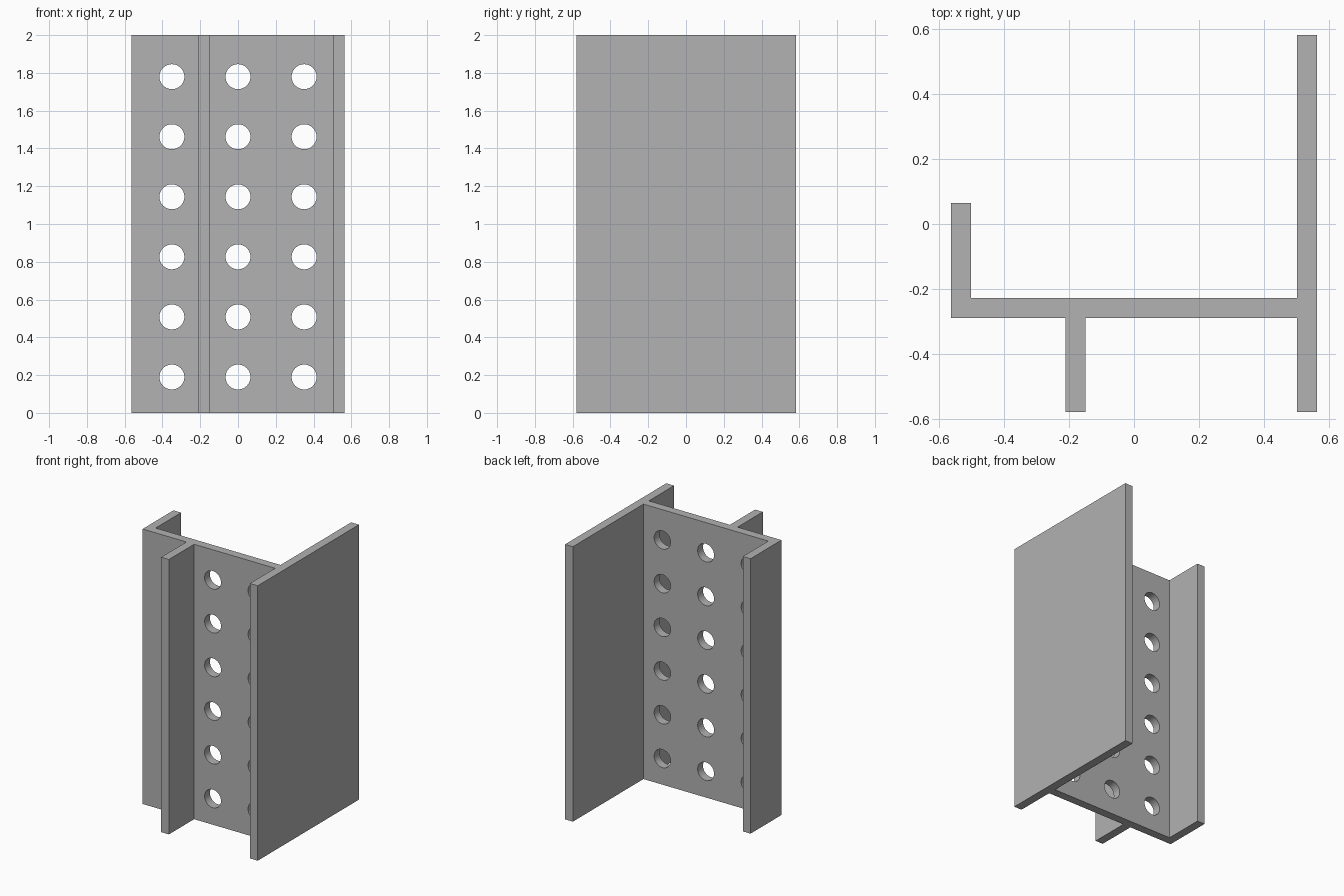
import bpy, bmesh

cube = bpy.data.objects.get("Cube")
if cube:
    bpy.data.objects.remove(cube, do_unlink=True)

HEIGHT = 2.0
WEB_BACK, WEB_FRONT = -0.228, -0.29

grey = bpy.data.materials.new("plain grey")
grey.use_nodes = True
colour = (0.445, 0.445, 0.445, 1)
grey.diffuse_color = colour
grey.node_tree.nodes["Principled BSDF"].inputs["Base Color"].default_value = colour


def add_object(name, bm):
    bmesh.ops.recalc_face_normals(bm, faces=bm.faces)
    mesh = bpy.data.meshes.new(name)
    bm.to_mesh(mesh)
    bm.free()
    mesh.materials.append(grey)
    obj = bpy.data.objects.new(name, mesh)
    bpy.context.collection.objects.link(obj)
    return obj


# Cross-section of the web with its flanges, extruded upward
profile = [
    (-0.565, WEB_FRONT), (-0.212, WEB_FRONT), (-0.212, -0.58), (-0.15, -0.58),
    (-0.15, WEB_FRONT), (0.502, WEB_FRONT), (0.502, -0.58), (0.565, -0.58),
    (0.565, 0.583), (0.502, 0.583), (0.502, WEB_BACK), (-0.503, WEB_BACK),
    (-0.503, 0.065), (-0.565, 0.065),
]
bm = bmesh.new()
base = bm.faces.new([bm.verts.new((x, y, 0)) for x, y in profile])
top = bmesh.ops.extrude_face_region(bm, geom=[base], use_keep_orig=True)
bmesh.ops.translate(bm, vec=(0, 0, HEIGHT),
                    verts=[v for v in top["geom"] if isinstance(v, bmesh.types.BMVert)])
beam = add_object("flanged_beam", bm)

# Grid of round cutters through the web
bm = bmesh.new()
for x in (-0.35, 0, 0.35):
    for row in range(6):
        z = 0.19 + row * 0.318
        rings = []
        for y in (WEB_FRONT - 0.03, WEB_BACK + 0.03):
            ring = bmesh.ops.create_circle(bm, segments=48, radius=0.066)["verts"]
            for v in ring:
                v.co = (x + v.co.x, y, z + v.co.y)
            rings.append(ring)
        front, back = rings
        bm.faces.new(front)
        bm.faces.new(back)
        for i in range(len(front)):
            bm.faces.new((front[i - 1], front[i], back[i], back[i - 1]))
cutter = add_object("hole_cutters", bm)
cutter.hide_render = True
cutter.display_type = 'WIRE'

# Cut the holes and bake the result
cut = beam.modifiers.new("holes", 'BOOLEAN')
cut.operation = 'DIFFERENCE'
cut.solver = 'EXACT'
cut.object = cutter
bpy.ops.object.select_all(action='DESELECT')
bpy.context.view_layer.objects.active = beam
beam.select_set(True)
bpy.ops.object.modifier_apply(modifier=cut.name)
bpy.data.objects.remove(cutter, do_unlink=True)
bpy.ops.object.shade_smooth_by_angle()
